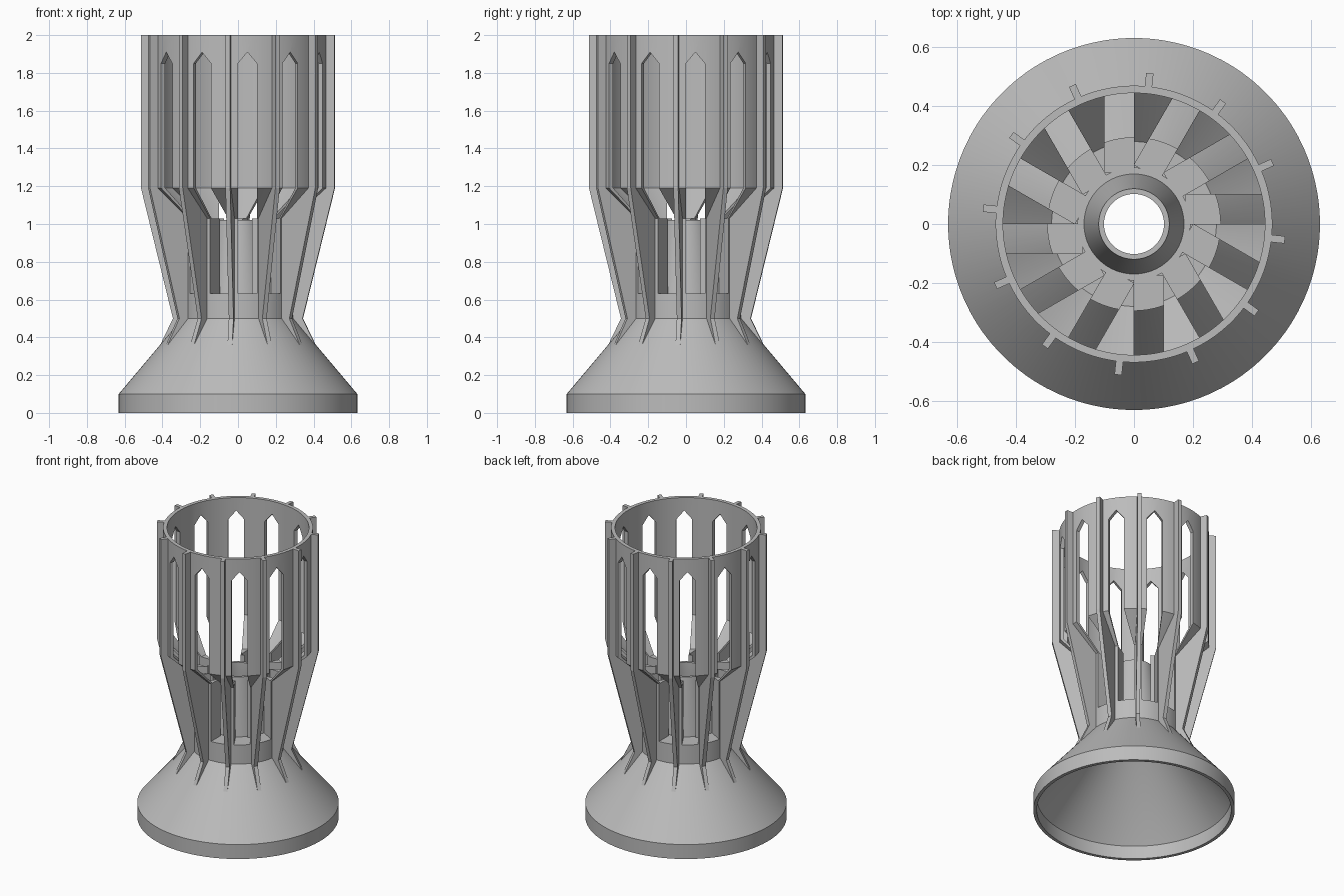
import bpy
import bmesh
from math import cos, sin, radians, tau
from mathutils import Matrix

if "Cube" in bpy.data.objects:
    bpy.data.objects.remove(bpy.data.objects["Cube"], do_unlink=True)

COUNT = 12
STEP = tau / COUNT

grey = bpy.data.materials.new("plain grey")
grey.use_nodes = True
grey.diffuse_color = (0.5, 0.5, 0.5, 1)
grey.node_tree.nodes["Principled BSDF"].inputs["Base Color"].default_value = (0.5, 0.5, 0.5, 1)


def make_object(name, bm):
    bmesh.ops.recalc_face_normals(bm, faces=bm.faces[:])
    mesh = bpy.data.meshes.new(name)
    bm.to_mesh(mesh)
    bm.free()
    mesh.materials.append(grey)
    obj = bpy.data.objects.new(name, mesh)
    bpy.context.collection.objects.link(obj)
    return obj


def lathe(name, profile, segments=96):
    """Revolve a closed (radius, z) outline around z."""
    bm = bmesh.new()
    rings = []
    for i in range(segments):
        a = tau * (i + 0.5) / segments
        rings.append([bm.verts.new((r * cos(a), r * sin(a), z)) for r, z in profile])
    n = len(profile)
    for i in range(segments):
        p, q = rings[i], rings[(i + 1) % segments]
        for j in range(n):
            k = (j + 1) % n
            bm.faces.new((p[j], q[j], q[k], p[k]))
    return make_object(name, bm)


def radial_prisms(name, outline, extrude, angle):
    """Extrude a flat outline and repeat it around z."""
    bm = bmesh.new()
    for i in range(COUNT):
        face = bm.faces.new([bm.verts.new(p) for p in outline])
        made = bmesh.ops.extrude_face_region(bm, geom=[face])["geom"]
        moved = [v for v in made if isinstance(v, bmesh.types.BMVert)]
        bmesh.ops.translate(bm, verts=moved, vec=extrude)
        verts = list(face.verts) + moved
        bmesh.ops.rotate(bm, verts=verts, cent=(0, 0, 0),
                         matrix=Matrix.Rotation(angle + i * STEP, 3, 'Z'))
    return make_object(name, bm)


# Body: flared hollow base, neck, inner nozzle, pillars, cone and upper ring
body = lathe("body", [
    (0.61, 0), (0.632, 0), (0.632, 0.1), (0.295, 0.5), (0.295, 1.03),
    (0.47, 1.19), (0.47, 2), (0.445, 2), (0.445, 1.19), (0.28, 1.03),
    (0.19, 1.03), (0.19, 0.63), (0.17, 0.63), (0.12, 1.02), (0.102, 1.02),
    (0.102, 0.95), (0.14, 0.6), (0.27, 0.5), (0.61, 0.09)])

# Pointed slots, each with one side on a radial line
slots = radial_prisms("slot_cutter", [
    (0.175, 0, 0.632), (0.175, 0.1, 0.632), (0.175, 0.1, 1.85),
    (0.175, 0.05, 1.91), (0.175, 0, 1.85)], (0.5, 0, 0), 0)
slots.hide_render = True

cut = body.modifiers.new("slots", 'BOOLEAN')
cut.operation = 'DIFFERENCE'
cut.solver = 'EXACT'
cut.object = slots
bpy.context.view_layer.objects.active = body
body.select_set(True)
bpy.ops.object.modifier_apply(modifier=cut.name)
bpy.data.objects.remove(slots, do_unlink=True)
bpy.ops.object.shade_smooth_by_angle(angle=radians(20))

# Outer fins running from the top rim down onto the base
T = 0.025
fins = radial_prisms("fins", [(r, -T / 2, z) for r, z in (
    (0.455, 2), (0.515, 2), (0.515, 1.19), (0.345, 0.5), (0.415, 0.355),
    (0.403, 0.355), (0.285, 0.49), (0.285, 1.03), (0.457, 1.19))],
    (0, T, 0), radians(-6))
